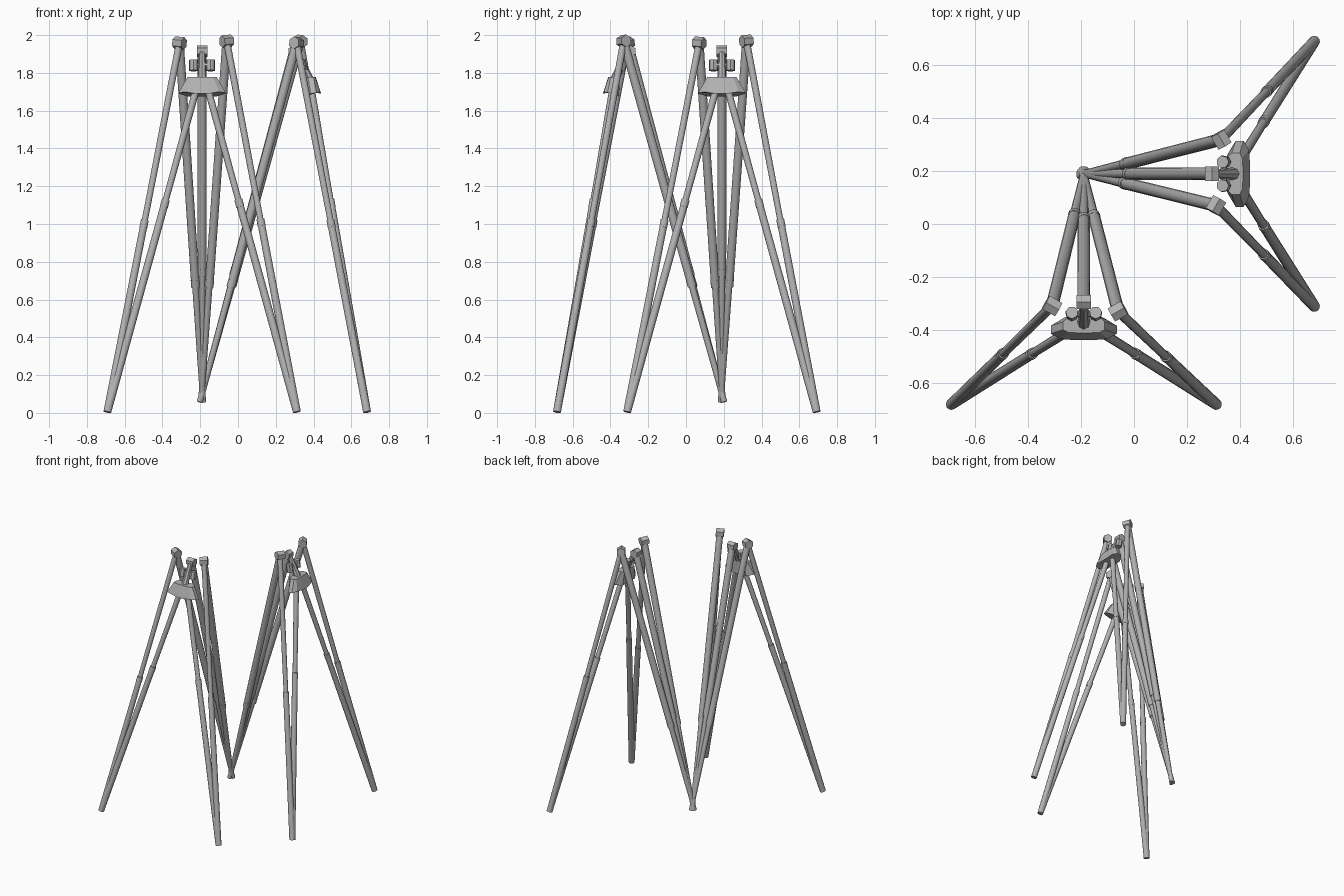
import bpy, bmesh, math
from mathutils import Vector, Matrix

if "Cube" in bpy.data.objects:
    bpy.data.objects.remove(bpy.data.objects["Cube"])

grey = bpy.data.materials.new("plain_grey")
grey.diffuse_color = (0.45, 0.45, 0.45, 1)
grey.use_nodes = True
grey.node_tree.nodes["Principled BSDF"].inputs["Base Color"].default_value = grey.diffuse_color

PIVOT = Vector((-0.19, 0.19, 0))      # shared rear foot position


def finish(name, bm, turn, smooth=True):
    """Turn a bmesh into an object, rotated about the shared rear foot."""
    bm.transform(Matrix.Translation(PIVOT) @ Matrix.Rotation(turn, 4, 'Z'))
    bmesh.ops.recalc_face_normals(bm, faces=bm.faces[:])
    mesh = bpy.data.meshes.new(name)
    bm.to_mesh(mesh)
    bm.free()
    mesh.materials.append(grey)
    ob = bpy.data.objects.new(name, mesh)
    bpy.context.collection.objects.link(ob)
    if smooth:
        bpy.ops.object.select_all(action='DESELECT')
        ob.select_set(True)
        bpy.context.view_layer.objects.active = ob
        bpy.ops.object.shade_smooth_by_angle(angle=math.radians(40))


def add_rod(bm, a, b, r1, r2, sides=12):
    """Capped tapered cylinder from a to b."""
    a, b = Vector(a), Vector(b)
    d = b - a
    m = Matrix.Translation((a + b) / 2) @ d.to_track_quat('Z', 'Y').to_matrix().to_4x4()
    bmesh.ops.create_cone(bm, cap_ends=True, segments=sides, radius1=r1,
                          radius2=r2, depth=d.length, matrix=m)


def rod(name, a, b, r1, r2, turn, sides=12):
    bm = bmesh.new()
    add_rod(bm, a, b, r1, r2, sides)
    finish(name, bm, turn)


def telescopic_leg(name, foot, top, split, radii, turn):
    """Lower tube, upper tube and a short collar at the joint."""
    foot, top = Vector(foot), Vector(top)
    joint = foot.lerp(top, split)
    step = (top - foot).normalized() * 0.02
    r_foot, r_low, r_collar, r_up, r_top = radii
    bm = bmesh.new()
    add_rod(bm, foot, joint, r_foot, r_low)
    add_rod(bm, joint - step, joint + step, r_collar, r_collar)
    add_rod(bm, joint, top, r_up, r_top)
    finish(name, bm, turn)


def knuckle(name, centre, axis, length, radius, turn):
    centre, half = Vector(centre), Vector(axis).normalized() * length / 2
    rod(name, centre - half, centre + half, radius, radius, turn, 6)


def plate(turn):
    """Chamfered wedge: wide lower outline, narrower top."""
    low = [(0.03, -0.63, 1.69), (0.09, -0.625, 1.70), (0.125, -0.605, 1.695),
           (0.125, -0.575, 1.69), (0.075, -0.545, 1.675)]
    high = [(0.025, -0.602, 1.777), (0.06, -0.60, 1.777), (0.078, -0.59, 1.777),
            (0.078, -0.56, 1.777), (0.06, -0.54, 1.777)]
    bm = bmesh.new()
    rings = []
    for half in (low, high):
        pts = half + [(-x, y, z) for x, y, z in reversed(half)]
        rings.append([bm.verts.new(p) for p in pts])
    n = len(rings[0])
    for i in range(n):
        j = (i + 1) % n
        bm.faces.new((rings[0][i], rings[0][j], rings[1][j], rings[1][i]))
    bm.faces.new(rings[0])
    bm.faces.new(rings[1])
    finish("front_plate", bm, turn, False)


FRONT = (0.021, 0.020, 0.0215, 0.0165, 0.019)
REAR = (0.016, 0.018, 0.024, 0.023, 0.024)

for turn in (0, math.pi / 2):
    plate(turn)
    meet = Vector((0, -0.01, 0.14))       # rear legs cross here
    knobs = {"left": Vector((-0.12, -0.50, 1.958)), "right": Vector((0.13, -0.52, 1.968))}
    for side, s in (("left", -1), ("right", 1)):
        knob = knobs[side]
        foot = Vector((s * 0.502, -0.873, 0.005))
        rear = meet + (meet - knob) * 0.045
        # side frames: front strut, rear strut and their top hinge
        telescopic_leg(side + "_outer_leg", foot, knob, 0.51, FRONT, turn)
        telescopic_leg(side + "_rear_leg", rear, knob, 0.33, REAR, turn)
        knuckle(side + "_top_hinge", knob, (foot - knob).cross(rear - knob),
                0.056, 0.033, turn)
        # brace from the foot to the underside of the plate
        telescopic_leg(side + "_inner_leg", foot, (s * 0.026, -0.575, 1.73),
                       0.64, FRONT, turn)
        # clamp nut beside the post
        rod(side + "_clamp_nut", (s * 0.045, -0.535, 1.812),
            (s * 0.045, -0.525, 1.868), 0.024, 0.024, turn, 7)

    # centre rear leg, hinge and post down to the plate
    hinge = Vector((0, -0.485, 1.915))
    telescopic_leg("centre_rear_leg", meet + (meet - hinge) * 0.045, hinge, 0.37, REAR, turn)
    knuckle("centre_hinge", hinge, (1, 0, 0), 0.056, 0.031, turn)
    rod("centre_post", (0, -0.575, 1.75), (0, -0.50, 1.905), 0.025, 0.017, turn, 8)
    rod("clamp_bar", (-0.045, -0.53, 1.84), (0.045, -0.53, 1.84), 0.012, 0.012, turn, 8)
